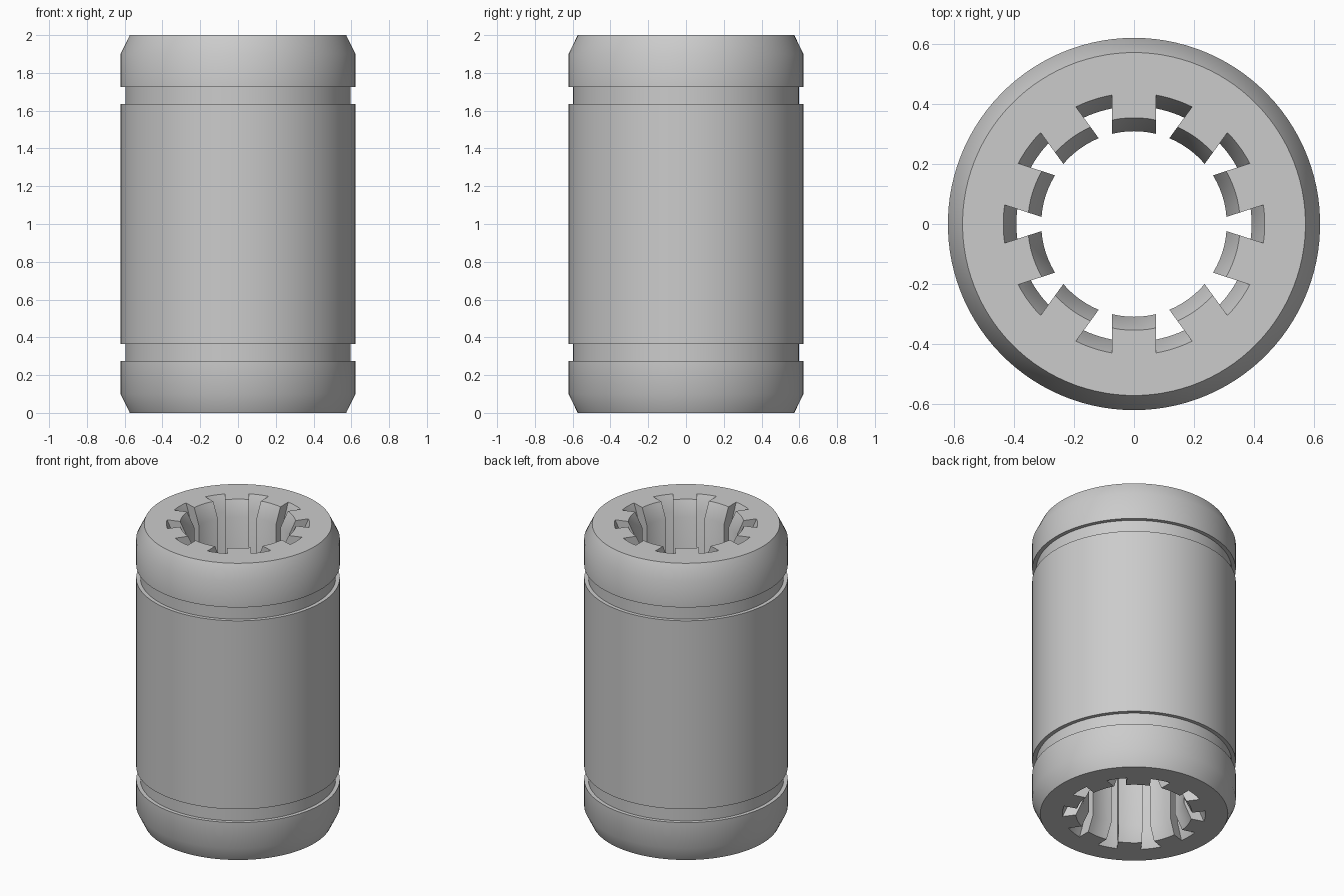
import bpy, bmesh
from math import sin, cos, asin, tau, radians

cube = bpy.data.objects.get("Cube")
if cube:
    bpy.data.objects.remove(cube, do_unlink=True)

TEETH = 10          # parallel-sided teeth around the bore
HALF = 0.073        # half width of a tooth
STEPS = 6           # divisions across a tooth
GAP = 5             # divisions across a slot
PITCH = tau / TEETH
H = 2.0

bm = bmesh.new()


def polar(r, a, z):
    return bm.verts.new((r * cos(a), r * sin(a), z))


def bridge(a, b, closed=True):
    """Quads between two equally long rows of vertices."""
    n = len(a)
    for i in range(n if closed else n - 1):
        j = (i + 1) % n
        bm.faces.new((a[i], a[j], b[j], b[i]))


def spread(lo, hi, n):
    return [lo + (hi - lo) * i / n for i in range(n + 1)]


def sector_start(k):
    return (k + 0.5) * PITCH      # slots lie on the x axis


def base_angles(r_slot):
    """Angles of tooth root and slot floor, in order around the ring."""
    root = asin(HALF / r_slot)
    across = spread(-root, root, STEPS)
    floor = spread(root, PITCH - root, GAP)[1:-1]
    return across, floor


def bore_section(z, r_tooth, r_slot):
    """Toothed outline of the bore at one height."""
    tip = asin(HALF / r_tooth)
    root = asin(HALF / r_slot)
    tips, floors = [], []
    for k in range(TEETH):
        c = sector_start(k)
        tips.append([polar(r_tooth, c + a, z) for a in spread(-tip, tip, STEPS)])
        floors.append([polar(r_slot, c + a, z)
                       for a in spread(root, PITCH - root, GAP)])
    return tips, floors


# Bore: flared at both ends, straight in the middle
WIDE, NARROW = (0.355, 0.437), (0.31, 0.393)
sections = [bore_section(z, *r) for z, r in
            ((0, WIDE), (0.1, NARROW), (H - 0.1, NARROW), (H, WIDE))]
outlines = [[v for t, f in zip(*s) for v in t + f] for s in sections]
for low, high in zip(outlines, outlines[1:]):
    bridge(low, high)

# Outer sleeve: chamfered ends and two retaining-ring grooves
across, floor = base_angles(WIDE[1])
angles = [sector_start(k) + a for k in range(TEETH) for a in across + floor]
half_profile = [(0.573, 0), (0.622, 0.1), (0.622, 0.275),
                (0.597, 0.275), (0.597, 0.365), (0.622, 0.365)]
profile = half_profile + [(r, H - z) for r, z in reversed(half_profile)]
rings = [[polar(r, a, z) for a in angles] for r, z in profile]
for low, high in zip(rings, rings[1:]):
    bridge(low, high)

# End faces: tooth ends plus the ring around them
for (tips, floors), rim in ((sections[0], rings[0]), (sections[-1], rings[-1])):
    z = tips[0][0].co.z
    inner = []
    for k in range(TEETH):
        c = sector_start(k)
        middle = [polar(WIDE[1], c + a, z) for a in across[1:-1]]
        root = [floors[k - 1][-1]] + middle + [floors[k][0]]
        bridge(tips[k], root, closed=False)
        inner += root + floors[k][1:-1]
    bridge(inner, rim)

bmesh.ops.recalc_face_normals(bm, faces=bm.faces)
mesh = bpy.data.meshes.new("bearing_sleeve")
bm.to_mesh(mesh)
bm.free()
sleeve = bpy.data.objects.new("bearing_sleeve", mesh)
bpy.context.collection.objects.link(sleeve)

# Single grey material
grey = bpy.data.materials.new("light_grey")
grey.use_nodes = True
colour = (0.6, 0.6, 0.6, 1)
grey.diffuse_color = colour
grey.node_tree.nodes["Principled BSDF"].inputs["Base Color"].default_value = colour
mesh.materials.append(grey)

bpy.ops.object.select_all(action='DESELECT')
sleeve.select_set(True)
bpy.context.view_layer.objects.active = sleeve
bpy.ops.object.shade_smooth_by_angle(angle=radians(30))
